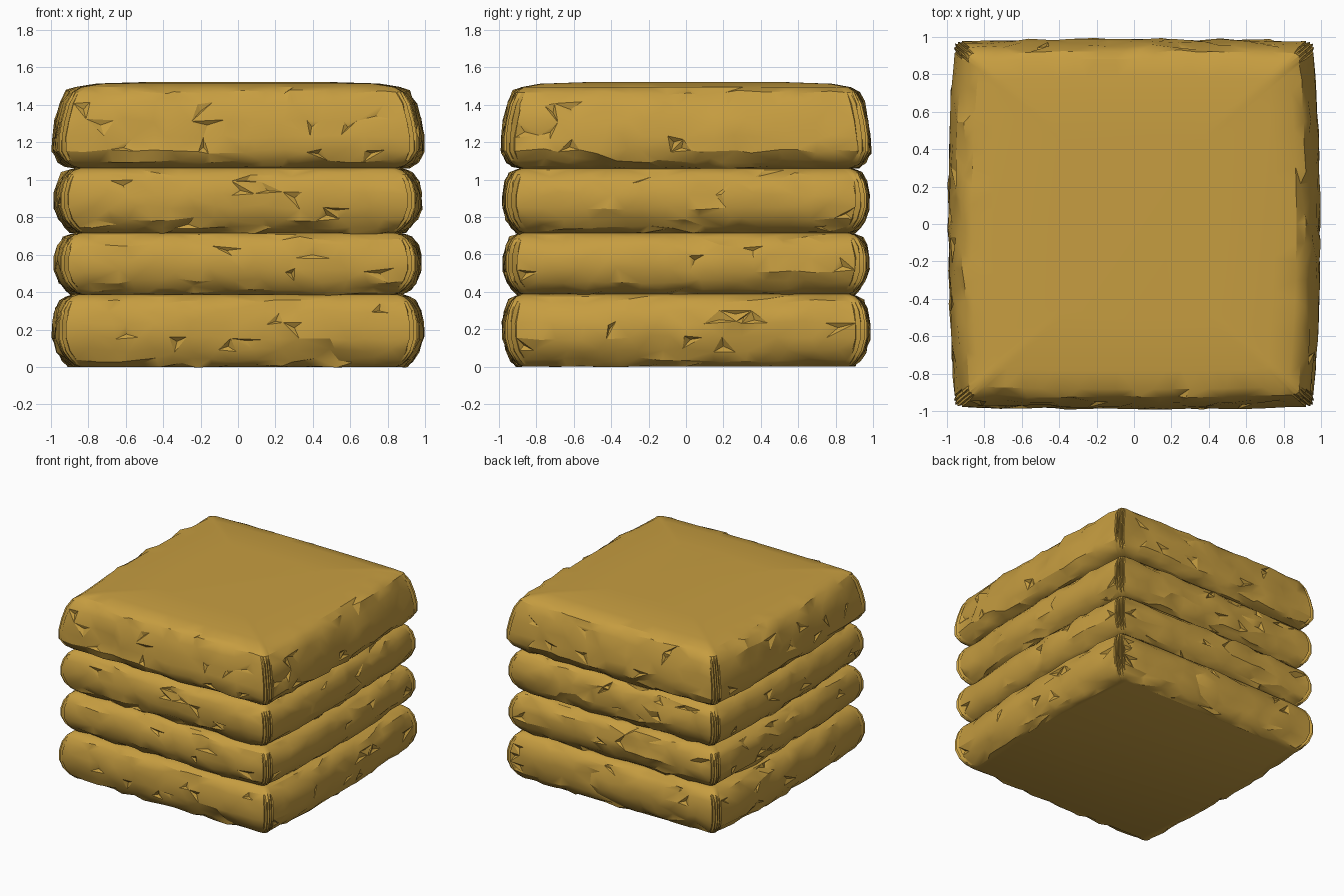
import bpy, bmesh, math, random
from mathutils import Vector

random.seed(7)
if "Cube" in bpy.data.objects:
    bpy.data.objects.remove(bpy.data.objects["Cube"], do_unlink=True)

ochre = bpy.data.materials.new("ochre_wrapping")
ochre.use_nodes = True
ochre.diffuse_color = (0.57, 0.34, 0.052, 1)
bsdf = ochre.node_tree.nodes["Principled BSDF"]
bsdf.inputs["Base Color"].default_value = ochre.diffuse_color
bsdf.inputs["Roughness"].default_value = 0.8

COLUMNS = 17   # columns along each side
PLEATS = 8     # folds at each corner
TRIM = 0.075   # corner cut

# Profiles: (height fraction, inset from the widest outline)
PILLOW = [(0, .12), (.03, .085), (.1, .055), (.22, .022), (.4, 0), (.6, 0),
          (.78, .015), (.9, .04), (.97, .075), (1, .11)]
DOMED = [(0, .12), (.03, .07), (.09, .03), (.2, 0), (.36, 0), (.55, .015),
         (.75, .04), (.88, .075), (.94, .125), (.98, .24), (1, .55)]


def outline(half_x, half_y, inset, fold):
    """One ring: four bowed sides joined by zigzag pleated corners."""
    hx, hy = half_x - inset, half_y - inset * 0.85
    ring = []
    for k in range(4):
        c, s = (1, 0, -1, 0)[k], (0, 1, 0, -1)[k]
        along, out = (hx, hy) if k % 2 == 0 else (hy, hx)
        bow = 0.012 if k % 2 == 0 else 0.035
        for i in range(COLUMNS):
            t = 2 * i / (COLUMNS - 1) - 1
            p = Vector((t * (along - TRIM), -out + bow * t * t, 0))
            ring.append((Vector((c * p.x - s * p.y, s * p.x + c * p.y, 0)),
                         Vector((s, -c, 0)), abs(t) < 0.99))
        a = Vector((along - TRIM, -out + bow, 0))
        other = 0.035 if k % 2 == 0 else 0.012
        b = Vector((along - other, -out + TRIM, 0))
        for j in range(1, PLEATS):
            f = j / PLEATS
            p = a.lerp(b, f) + Vector((1, -1, 0)) * 0.018 * math.sin(math.pi * f)
            p += Vector((-1, 1, 0)) * fold * (j % 2) * random.uniform(0.4, 1)
            ring.append((Vector((c * p.x - s * p.y, s * p.x + c * p.y, 0)),
                         Vector((s + c, s - c, 0)).normalized(), False))
    return ring


def cushion(name, low, high, half_x, half_y, profile):
    bm = bmesh.new()
    rings = []
    for v, inset in profile:
        fold = 0.022 * math.sin(math.pi * min(v * 1.05, 1))
        row = []
        for p, normal, flat in outline(half_x, half_y, inset, fold):
            z = low + v * (high - low)
            side = 0.02 < v < 0.93
            if flat and side:
                # Crumpled cloth: slide along the side and push in or out
                tangent = Vector((-normal.y, normal.x, 0))
                p += tangent * random.uniform(-0.045, 0.045)
                p += normal * random.uniform(-0.009, 0.006)
                z += random.uniform(-0.014, 0.014)
                if random.random() < 0.04:
                    p -= normal * 0.02
            row.append(bm.verts.new((p.x, p.y, z)))
        rings.append(row)
    count = len(rings[0])
    walls = []
    for lower, upper in zip(rings, rings[1:]):
        for i in range(count):
            j = (i + 1) % count
            walls.append(bm.faces.new((lower[i], lower[j], upper[j], upper[i])))
    bm.faces.new(list(reversed(rings[0])))
    bm.faces.new(rings[-1])

    # Irregular triangles with a few sharp tucks
    tris = bmesh.ops.triangulate(bm, faces=walls)["faces"]
    bm.normal_update()
    tucks = [f for f in tris if abs(f.normal.z) < 0.4 and f.calc_area() > 0.0012
             and random.random() < 0.07]
    bmesh.ops.poke(bm, faces=tucks, offset=-0.016)
    bmesh.ops.recalc_face_normals(bm, faces=bm.faces)
    mesh = bpy.data.meshes.new(name)
    bm.to_mesh(mesh)
    bm.free()
    mesh.materials.append(ochre)
    obj = bpy.data.objects.new(name, mesh)
    bpy.context.collection.objects.link(obj)
    bpy.ops.object.select_all(action="DESELECT")
    obj.select_set(True)
    bpy.context.view_layer.objects.active = obj
    bpy.ops.object.shade_smooth_by_angle(angle=math.radians(28))


# Stack of wrapped cushions, bottom to top
cushion("bottom_cushion", 0.0, 0.388, 0.992, 0.982, PILLOW)
cushion("lower_middle_cushion", 0.386, 0.716, 0.98, 0.978, PILLOW)
cushion("upper_middle_cushion", 0.714, 1.062, 0.98, 0.98, PILLOW)
cushion("top_cushion", 1.06, 1.522, 0.992, 0.988, DOMED)
